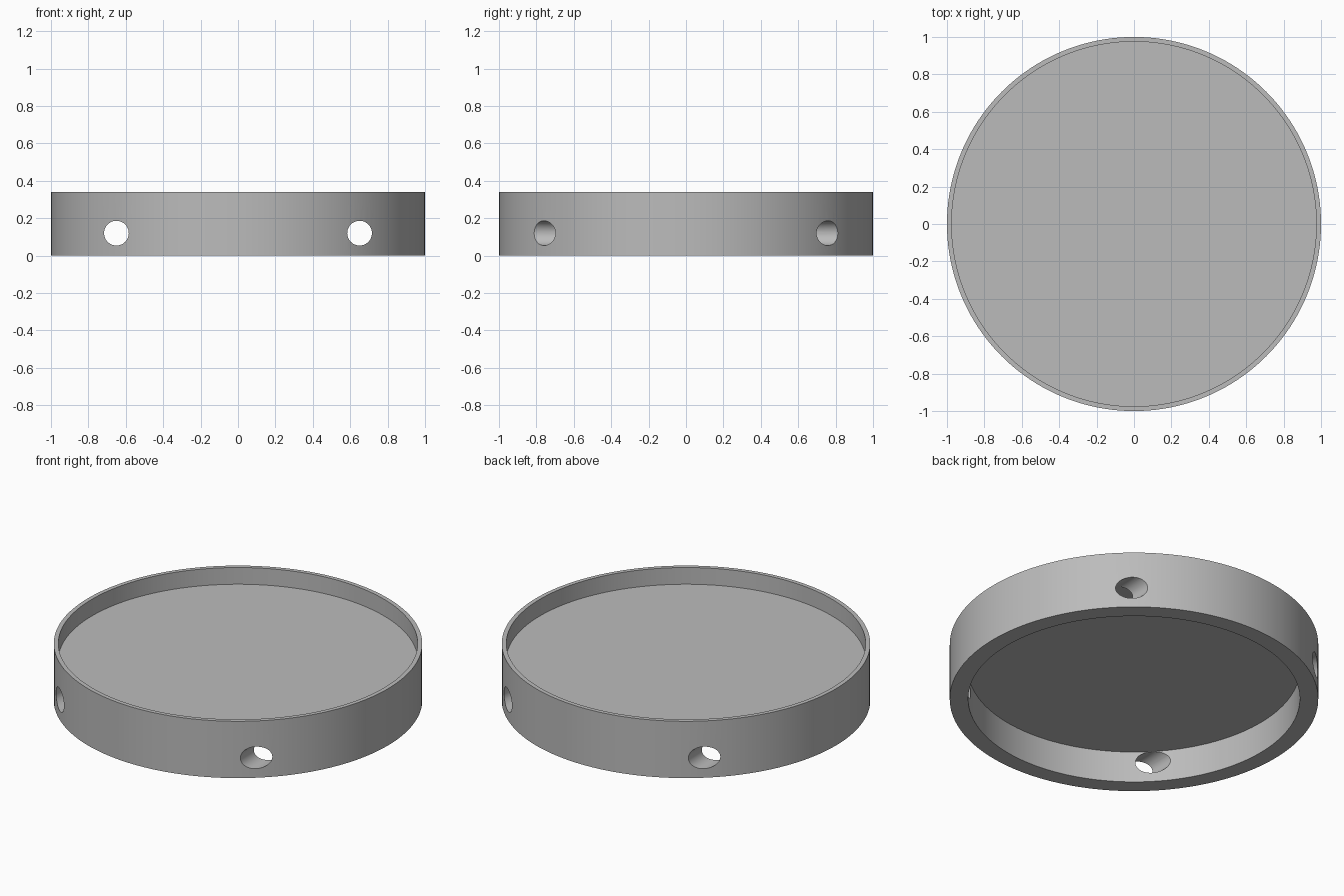
import bpy, bmesh, math
from mathutils import Matrix

if "Cube" in bpy.data.objects:
    bpy.data.objects.remove(bpy.data.objects["Cube"], do_unlink=True)

SEGMENTS = 160
HOLE_X, HOLE_Z, HOLE_R = 0.65, 0.12, 0.066

# Single grey material
grey = bpy.data.materials.new("plain_grey")
grey.use_nodes = True
color = (0.50, 0.50, 0.50, 1.0)
grey.diffuse_color = color
grey.node_tree.nodes["Principled BSDF"].inputs["Base Color"].default_value = color


def new_object(name, bm):
    bmesh.ops.recalc_face_normals(bm, faces=bm.faces)
    mesh = bpy.data.meshes.new(name)
    bm.to_mesh(mesh)
    bm.free()
    mesh.materials.append(grey)
    obj = bpy.data.objects.new(name, mesh)
    bpy.context.collection.objects.link(obj)
    return obj


# Round tray: half cross-section (radius, height), spun about z
profile = [(0, 0.187), (0.90, 0.187), (0.90, 0), (1, 0),
           (1, 0.34), (0.975, 0.34), (0.975, 0.24), (0, 0.24)]
bm = bmesh.new()
verts = [bm.verts.new((r, 0, z)) for r, z in profile]
edges = [bm.edges.new(pair) for pair in zip(verts, verts[1:])]
bmesh.ops.spin(bm, geom=verts + edges, cent=(0, 0, 0), axis=(0, 0, 1),
               angle=math.tau, steps=SEGMENTS, use_duplicate=False)
bmesh.ops.remove_doubles(bm, verts=bm.verts, dist=1e-4)
tray = new_object("round_tray", bm)

# Two bores running front to back through the skirt
bm = bmesh.new()
for side in (-1, 1):
    place = Matrix.Translation((side * HOLE_X, 0, HOLE_Z)) @ Matrix.Rotation(math.pi / 2, 4, 'X')
    bmesh.ops.create_cone(bm, cap_ends=True, segments=48, radius1=HOLE_R,
                          radius2=HOLE_R, depth=2.4, matrix=place)
cutter = new_object("hole_cutter", bm)
cutter.hide_render = True

cut = tray.modifiers.new("side_holes", 'BOOLEAN')
cut.operation = 'DIFFERENCE'
cut.solver = 'EXACT'
cut.object = cutter

# Apply the cut, drop the cutter, and smooth the curved walls
bpy.ops.object.select_all(action='DESELECT')
bpy.context.view_layer.objects.active = tray
tray.select_set(True)
bpy.ops.object.modifier_apply(modifier=cut.name)
bpy.data.objects.remove(cutter, do_unlink=True)
bpy.ops.object.shade_smooth_by_angle(angle=math.radians(30))
